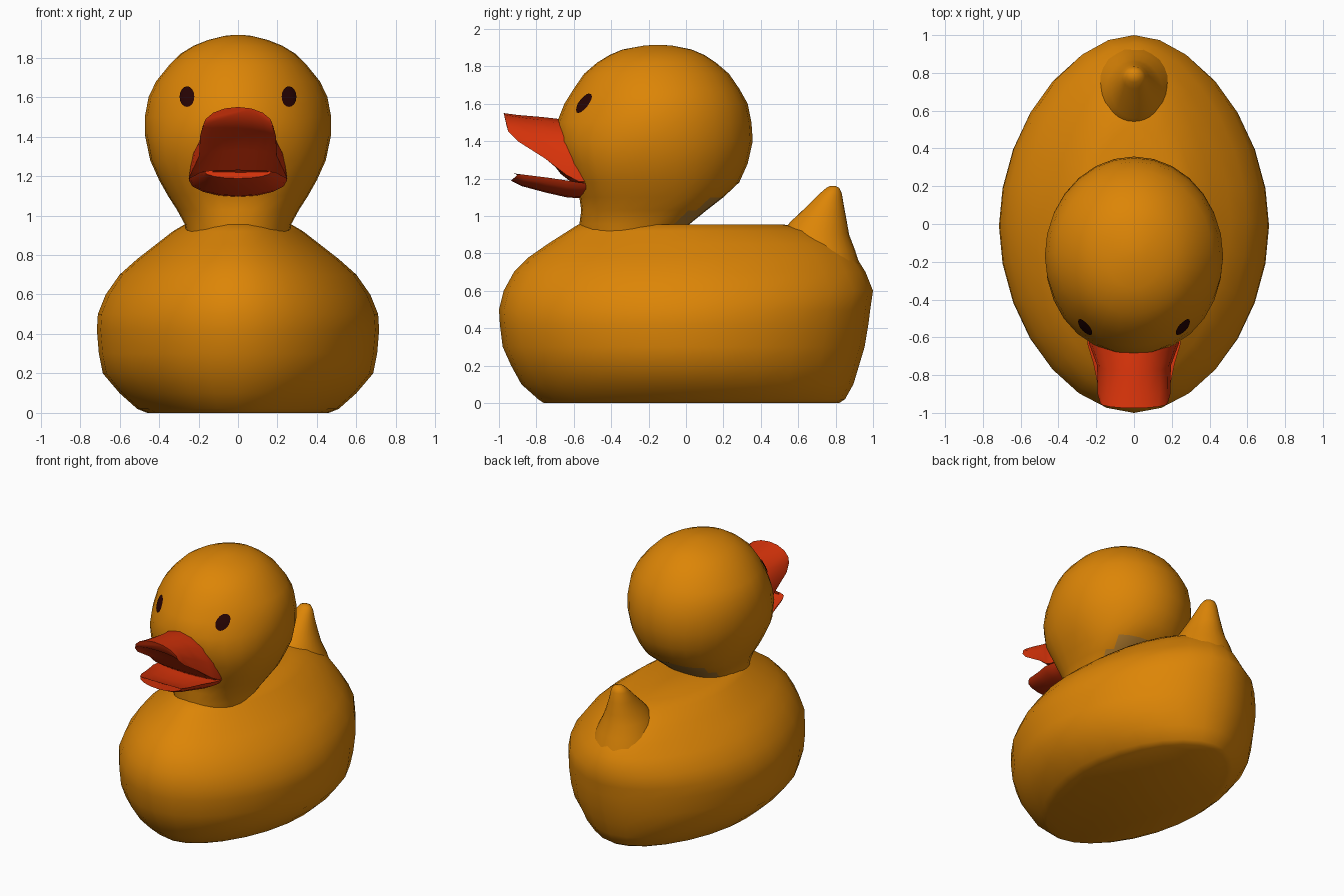
import bpy, bmesh, math
from mathutils import Vector
from mathutils.bvhtree import BVHTree

if "Cube" in bpy.data.objects:
    bpy.data.objects.remove(bpy.data.objects["Cube"])


def material(name, rgb):
    m = bpy.data.materials.new(name)
    m.diffuse_color = (*rgb, 1)
    m.use_nodes = True
    m.node_tree.nodes["Principled BSDF"].inputs["Base Color"].default_value = m.diffuse_color
    return m


ORANGE = material("duck_orange", (0.72, 0.235, 0.002))
RED = material("bill_red", (0.68, 0.033, 0.003))
DARK = material("eye_dark", (0.02, 0.001, 0.001))
BROWN = material("neck_brown", (0.42, 0.19, 0.025))


def build(name, rings, mats, cap=True, rule=None, angle=50):
    """Skin a list of equal-length closed rings of points into one object."""
    bm = bmesh.new()
    rows = [[bm.verts.new(p) for p in r] for r in rings]
    n = len(rows[0])
    for a, b in zip(rows, rows[1:]):
        for i in range(n):
            j = (i + 1) % n
            bm.faces.new((a[i], a[j], b[j], b[i]))
    if cap:
        bm.faces.new(rows[0][::-1])
    bm.faces.new(rows[-1])
    bmesh.ops.recalc_face_normals(bm, faces=bm.faces)
    if rule:
        for f in bm.faces:
            f.material_index = rule(f.calc_center_median())
    me = bpy.data.meshes.new(name)
    bm.to_mesh(me)
    bm.free()
    ob = bpy.data.objects.new(name, me)
    bpy.context.collection.objects.link(ob)
    for m in mats:
        me.materials.append(m)
    bpy.ops.object.select_all(action='DESELECT')
    ob.select_set(True)
    bpy.context.view_layer.objects.active = ob
    bpy.ops.object.shade_smooth_by_angle(angle=math.radians(angle))
    return ob


def oval(z, front, back, half, power=2.0, back_power=2.0, seg=28):
    """Horizontal oval; a power above 2 squares off that half, below 2 pinches it."""
    c, r = (front + back) / 2, (back - front) / 2
    pts = []
    for i in range(seg):
        a = 2 * math.pi * i / seg
        s, k = math.sin(a), math.cos(a)
        e = 2 / (power if s < 0 else back_power)
        pts.append((half * math.copysign(abs(k) ** e, k),
                    c + r * math.copysign(abs(s) ** e, s), z))
    return pts


# Body: z, front y, back y, half width
body = [(0, -.76, .82, .46), (.02, -.79, .85, .51), (.1, -.88, .895, .60),
        (.2, -.935, .925, .685), (.3, -.98, .955, .705), (.42, -.995, .975, .715),
        (.5, -1, .985, .71), (.6, -.975, 1.0, .67), (.7, -.92, .96, .60),
        (.78, -.84, .91, .51), (.85, -.74, .84, .42), (.92, -.63, .70, .33),
        (.955, -.575, .52, .27)]
build("body", [oval(*r, 1.88, 1.88 if r[0] < .7 else 1.75) for r in body], [ORANGE])

# Tail
tail = [(.72, .44, .935, .23), (.82, .48, .903, .195), (.9, .50, .872, .155),
        (.97, .56, .86, .12), (1.05, .645, .845, .085), (1.12, .715, .833, .06),
        (1.15, .75, .82, .04), (1.16, .77, .80, .012)]
build("tail", [oval(*r) for r in tail], [ORANGE])

# Head and neck, with the flat shaded nape as its own colour
head = [(.85, -.55, -.04, .25), (.957, -.57, .02, .27, 2, 2.8),
        (1.03, -.56, .11, .31, 2.2, 2.8),
        (1.1, -.57, .20, .355, 2.5, 2.5), (1.18, -.595, .285, .40, 2.6),
        (1.28, -.64, .33, .445, 2.5), (1.4, -.69, .357, .47, 2.1),
        (1.5, -.69, .35, .472, 1.9), (1.6, -.65, .33, .453, 1.85),
        (1.68, -.60, .285, .415, 1.9),
        (1.76, -.545, .23, .35), (1.82, -.475, .16, .29), (1.86, -.41, .10, .225),
        (1.89, -.34, .03, .15), (1.91, -.23, -.07, .07), (1.915, -.17, -.13, .02)]
head_ob = build("head", [oval(*r) for r in head], [ORANGE, BROWN],
                rule=lambda c: int(c.z < 1.08 and c.y > -.04 and abs(c.x) < .25))


# Bill halves: each row is (y, z) outer centre, (y, z) inner centre, (y, z) edge, half width
def bill(name, rows, seg=8):
    rings = []
    for (oy, oz), (iy, iz), (ey, ez), w in rows:
        ring = []
        for (cy, cz), order in (((oy, oz), range(seg + 1)),
                                ((iy, iz), range(seg - 1, 0, -1))):
            for i in order:
                a = -math.pi / 2 + math.pi * i / seg
                t = math.cos(a)
                ring.append((w * math.sin(a), ey + (cy - ey) * t, ez + (cz - ez) * t))
        rings.append(ring)
    return build(name, rings, [RED])


bill("upper_bill", [
    ((-.975, 1.55), (-.96, 1.485), (-.95, 1.45), .178),
    ((-.90, 1.54), (-.88, 1.435), (-.90, 1.40), .193),
    ((-.78, 1.53), (-.75, 1.33), (-.75, 1.305), .195),
    ((-.69, 1.52), (-.67, 1.225), (-.64, 1.22), .235),
    ((-.60, 1.50), (-.60, 1.17), (-.575, 1.185), .25),
    ((-.50, 1.48), (-.50, 1.17), (-.50, 1.18), .24)])
bill("lower_bill", [
    ((-.935, 1.188), (-.925, 1.232), (-.90, 1.222), .17),
    ((-.88, 1.16), (-.88, 1.205), (-.86, 1.22), .19),
    ((-.75, 1.125), (-.75, 1.175), (-.74, 1.205), .215),
    ((-.64, 1.10), (-.64, 1.17), (-.64, 1.19), .245),
    ((-.58, 1.095), (-.58, 1.175), (-.575, 1.18), .25),
    ((-.48, 1.10), (-.48, 1.175), (-.50, 1.17), .24)])

# Eyes: thin oval patches projected onto the head
me = head_ob.data
tree = BVHTree.FromPolygons([v.co for v in me.vertices],
                            [list(p.vertices) for p in me.polygons])
for side, label in ((-1, "left"), (1, "right")):
    rings = []
    for s in (1, .75, .5, .25, .02):
        ring = []
        for i in range(16):
            a = 2 * math.pi * i / 16
            origin = Vector((side * .255 + .037 * s * math.cos(a), -2,
                             1.6 + .052 * s * math.sin(a)))
            hit, normal, _, _ = tree.ray_cast(origin, Vector((0, 1, 0)))
            ring.append(hit + normal * .006)
        rings.append(ring)
    build(label + "_eye", rings, [DARK], cap=False)
